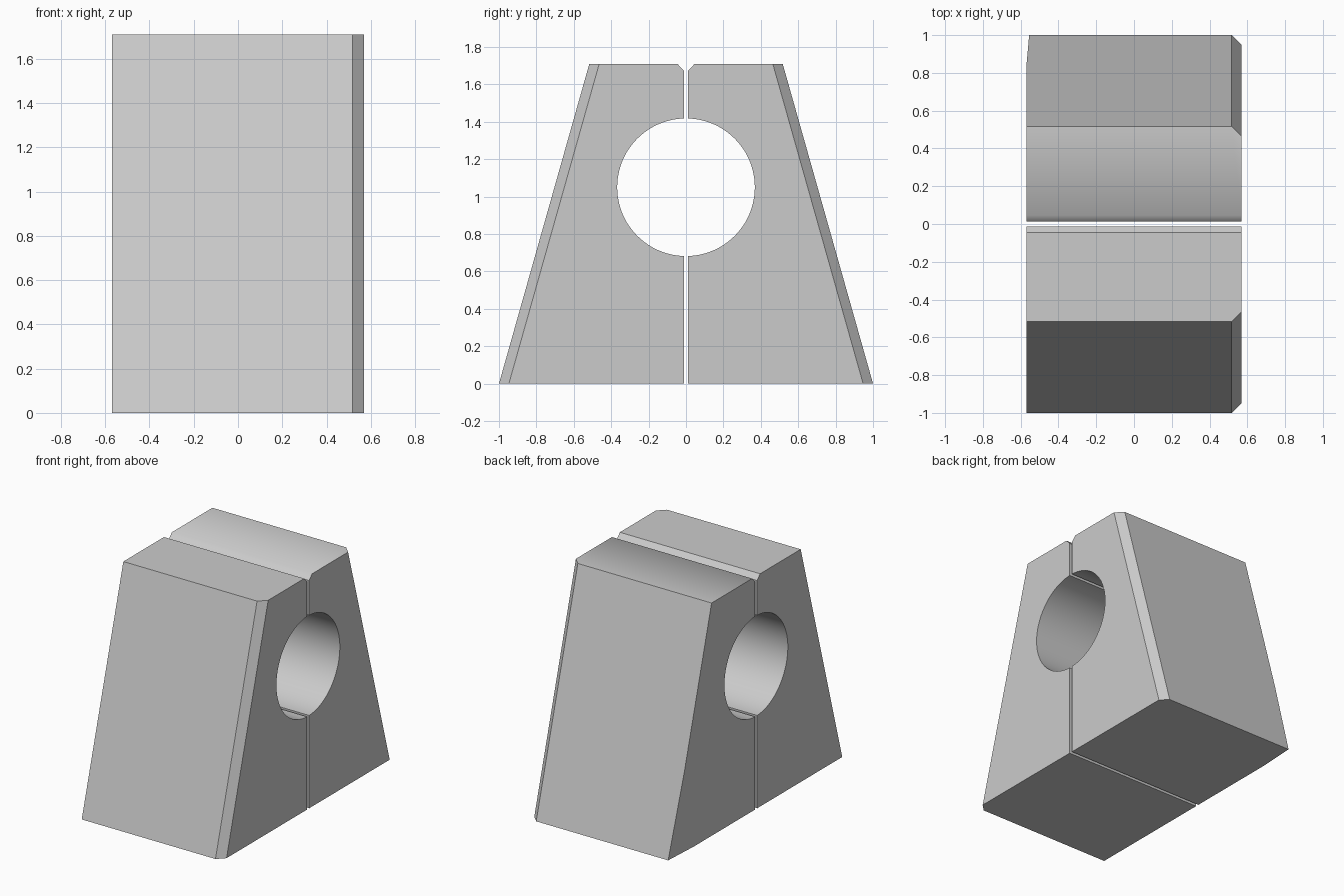
import bpy, bmesh, math
from mathutils import Vector

if "Cube" in bpy.data.objects:
    bpy.data.objects.remove(bpy.data.objects["Cube"])

HALF_X, CHAMFER, GAP = 0.57, 0.053, 0.012
BORE_R, BORE_Z, TOP, N = 0.368, 1.05, 1.71, 40


def profile(s, inset):
    # Outline of one half in the y-z plane, outer slope pulled in by inset
    pts = [(1 - inset, 0), (0.517 - inset, TOP), (0.046, TOP), (GAP, TOP - 0.037)]
    a0 = math.asin(GAP / BORE_R)
    for i in range(N + 1):
        t = a0 + (math.pi - 2 * a0) * i / N
        pts.append((BORE_R * math.sin(t), BORE_Z + BORE_R * math.cos(t)))
    pts.append((GAP, 0))
    return [(s * y, z) for y, z in pts]


def clamp_half(name, s):
    bm = bmesh.new()
    # Loft three sections; the last is narrower to form the edge chamfer
    rings = []
    for x, inset in ((-HALF_X, 0), (HALF_X - CHAMFER, 0), (HALF_X, CHAMFER)):
        rings.append([bm.verts.new((x, y, z)) for y, z in profile(s, inset)])
    n = len(rings[0])
    for a, b in zip(rings, rings[1:]):
        for i in range(n):
            j = (i + 1) % n
            f = bm.faces.new((a[i], a[j], b[j], b[i]))
            # Smooth bore; on the back half the top lip is smooth too
            f.smooth = 4 <= i < 4 + N or (s > 0 and i in (1, 2))
    bm.faces.new(rings[0])
    bm.faces.new(rings[-1][::-1])

    # Small shaved corner on the back half
    if s > 0:
        p = Vector((-HALF_X, 0.72, 0))
        no = (Vector((-HALF_X, 0.834, 0.587)) - p).cross(Vector((-0.555, 1, 0)) - p)
        if no.x > 0:
            no = -no
        cut = bmesh.ops.bisect_plane(
            bm, geom=bm.verts[:] + bm.edges[:] + bm.faces[:], dist=1e-5,
            plane_co=p, plane_no=no, clear_outer=True)
        bmesh.ops.holes_fill(bm, edges=[e for e in bm.edges if e.is_boundary], sides=0)

    bmesh.ops.recalc_face_normals(bm, faces=bm.faces)
    mesh = bpy.data.meshes.new(name)
    bm.to_mesh(mesh)
    bm.free()
    bpy.context.collection.objects.link(bpy.data.objects.new(name, mesh))


clamp_half("front_half", -1)
clamp_half("back_half", 1)
